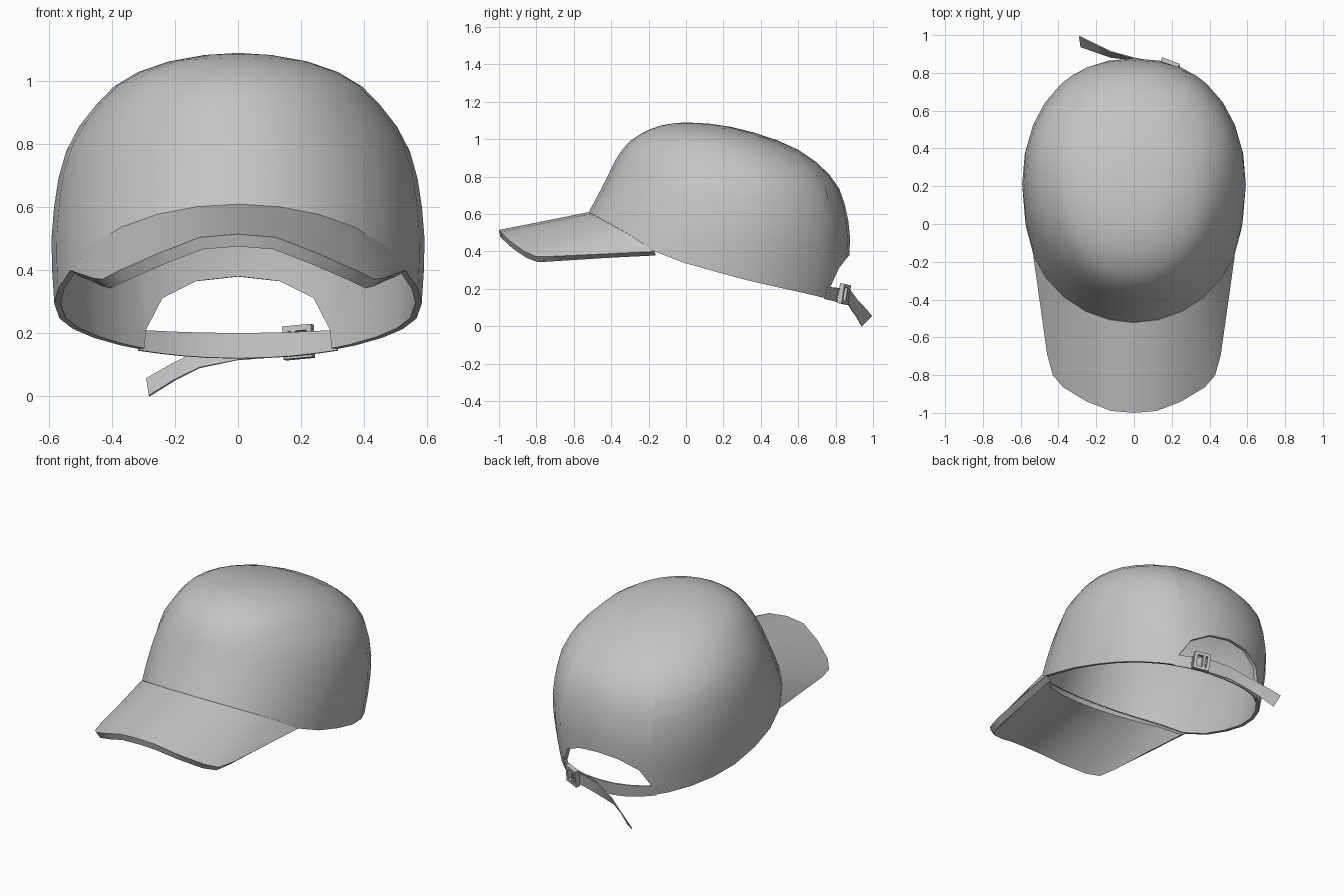
import bpy, bmesh, math
from mathutils import Matrix, Vector

if "Cube" in bpy.data.objects:
    bpy.data.objects.remove(bpy.data.objects["Cube"], do_unlink=True)

grey = bpy.data.materials.new("light_grey_cloth")
grey.use_nodes = True
grey.diffuse_color = (0.55, 0.55, 0.55, 1)
grey.node_tree.nodes["Principled BSDF"].inputs["Base Color"].default_value = (0.55, 0.55, 0.55, 1)

TOP = 1.09
# crown levels: height, front y, back y, half width
LEVELS = [(.10, -.78, .84, .56), (.25, -.70, .865, .58), (.40, -.625, .875, .59),
          (.50, -.575, .878, .592), (.61, -.52, .86, .583), (.72, -.46, .83, .565),
          (.82, -.41, .76, .53), (.92, -.36, .645, .455), (1.0, -.29, .475, .375),
          (1.045, -.21, .33, .28), (1.07, -.15, .22, .19), (1.085, -.07, .11, .09), (TOP, 0, 0, 0)]
# lower rim: y, height
RIM = [(-.52, .61), (-.3, .49), (-.18, .405), (0, .335), (.35, .24), (.6, .185), (.77, .145), (.9, .12)]
# height of the back opening, by degrees from the front
OPENING = {150.5: .21, 157: .31, 168.5: .365, 180: .38}


def lerp_table(table, key, warp=lambda v: v):
    key = max(table[0][0], min(table[-1][0], key))
    for a, b in zip(table, table[1:]):
        if key <= b[0]:
            t = (warp(key) - warp(a[0])) / (warp(b[0]) - warp(a[0]))
            return [p + (q - p) * t for p, q in zip(a, b)]


def crown_point(deg, z, out=0):
    _, front, back, width = lerp_table(LEVELS, z, lambda v: math.asin(min(1, v / TOP)))
    mid = (front + back) / 2 + width * .1
    s, c = math.sin(math.radians(deg)), math.cos(math.radians(deg))
    if c > 0:
        x, y = width * s, mid - (mid - front) * c
    else:
        p = 2 / 2.2
        x = width * math.copysign(abs(s) ** p, s)
        y = mid + (back - mid) * (-c) ** p
    return Vector((x + out * s, y - out * c, z))


def rim_height(deg):
    if abs(deg) in OPENING:
        return OPENING[abs(deg)]
    z = .4
    for _ in range(15):
        z = lerp_table(RIM, crown_point(deg, z).y)[1]
    return z


def finish(name, bm, thickness=0, angle=35):
    mesh = bpy.data.meshes.new(name)
    bm.to_mesh(mesh)
    bm.free()
    obj = bpy.data.objects.new(name, mesh)
    bpy.context.collection.objects.link(obj)
    mesh.materials.append(grey)
    bpy.ops.object.select_all(action='DESELECT')
    obj.select_set(True)
    bpy.context.view_layer.objects.active = obj
    if thickness:
        mod = obj.modifiers.new("thickness", 'SOLIDIFY')
        mod.thickness = thickness
        mod.offset = -1
        bpy.ops.object.modifier_apply(modifier=mod.name)
    bpy.ops.object.shade_smooth_by_angle(angle=math.radians(angle))
    return obj


def loft(name, rows, thickness, closed=False, tip=None):
    bm = bmesh.new()
    grid = [[bm.verts.new(p) for p in row] for row in rows]
    n = len(grid[0])
    for i in range(n if closed else n - 1):
        k = (i + 1) % n
        for low, high in zip(grid, grid[1:]):
            bm.faces.new((low[i], low[k], high[k], high[i]))
    if tip:
        apex = bm.verts.new(tip)
        for i in range(n):
            bm.faces.new((grid[-1][i], grid[-1][(i + 1) % n], apex))
    return finish(name, bm, thickness)


# crown: columns run from the rim to the apex
STEP = 360 / 28
half = [i * STEP for i in range(12)] + [149] + sorted(OPENING)
columns = half + [-a for a in reversed(half[1:-1])]
rims = {a: rim_height(a) for a in columns}
rows = []
for j in range(12):
    f = math.sin(j / 12 * math.pi / 2)
    rows.append([crown_point(a, rims[a] + (TOP - rims[a]) * f) for a in columns])
loft("crown", rows, .02, closed=True, tip=(0, 0, TOP))

# brim: ruled between the crown seam and the outer edge
edge = [(0, -1, .515), (.12, -.99, .505), (.25, -.94, .455), (.375, -.865, .40),
        (.43, -.8, .372), (.46, -.69, .375)]
outer = [Vector((-x, y, z)) for x, y, z in reversed(edge[1:])] + [Vector(p) for p in edge]
seam = [crown_point(i * STEP, rim_height(i * STEP), .002) for i in range(-5, 6)]
middle = [(a + b) / 2 for a, b in zip(outer, seam)]
loft("brim", [outer, middle, seam], .04)

# strap across the back opening
angles = [148 + 64 * i / 8 for i in range(9)]


def strap_row(base, drop, angs, out):
    return [crown_point(a, base - drop * math.cos(math.radians((a - 180) * 90 / 32)), out) for a in angs]


loft("back_strap", [strap_row(.145, .025, angles, 0), strap_row(.21, .01, angles, 0)], .008)

# loose strap end, flush at the buckle and then peeling away
flush = [158, 165, 172]
low = strap_row(.145, .025, flush, .012) + [Vector(p) for p in (
    (0, .872, .115), (-.12, .885, .09), (-.2, .912, .05), (-.28, .94, 0))]
high = strap_row(.21, .01, flush, .012) + [Vector(p) for p in (
    (0, .882, .19), (-.12, .915, .145), (-.2, .953, .105), (-.288, .996, .055))]
loft("strap_tail", [low, high], .006)

# buckle: square frame with a centre prong
bm = bmesh.new()
for x, z, sx, sz in ((-.04, 0, .018, .105), (.04, 0, .018, .105), (0, .044, .098, .018),
                     (0, -.044, .098, .018), (-.012, 0, .014, .075)):
    bmesh.ops.create_cube(bm, size=1, matrix=Matrix.Translation((x, 0, z)) @ Matrix.Diagonal((sx, .026, sz, 1)))
buckle = finish("buckle", bm)
buckle.location = (.192, .845, .172)
buckle.rotation_euler = (math.radians(-8), math.radians(-5), math.radians(-21))
